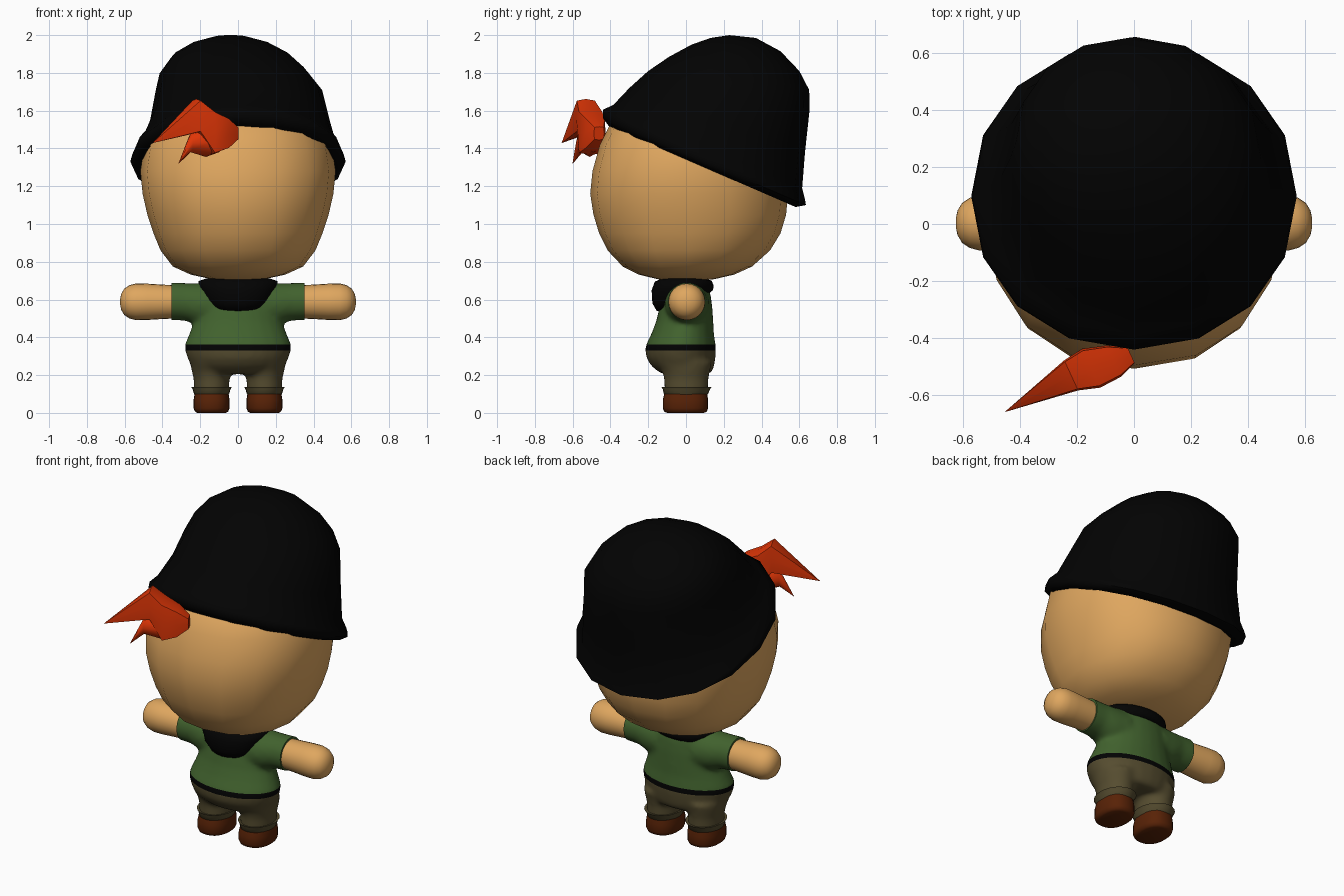
import bpy, bmesh, math
from mathutils import Vector as V


def material(name, r, g, b):
    m = bpy.data.materials.new(name)
    m.diffuse_color = (r, g, b, 1)
    return m


SKIN = material("skin", 0.74, 0.385, 0.115)
BLACK = material("black cloth", 0.0008, 0.0008, 0.0008)
RED = material("red cloth", 0.74, 0.036, 0.002)
GREEN = material("green shirt", 0.053, 0.122, 0.027)
OLIVE = material("olive trousers", 0.092, 0.073, 0.029)
BROWN = material("brown leather", 0.098, 0.016, 0.002)


def tilted(yf, zf, yb, zb, w, cx=0):
    """Ring through a front and a back point with half width w: (centre, x axis, front axis)."""
    f, b = V((cx, yf, zf)), V((cx, yb, zb))
    return (f + b) / 2, V((w, 0, 0)), (f - b) / 2


def level(z, yf, yb, w, cx=0):
    return tilted(yf, z, yb, z, w, cx)


def skin_rings(bm, rings, n=24, power=1.0):
    """Skin a stack of elliptical rings into bm; power < 1 makes them squarer."""
    loops = []
    for c, u, v in rings:
        loop = []
        for i in range(n):
            a = 2 * math.pi * i / n
            s, k = round(math.sin(a), 6), round(math.cos(a), 6)
            s = math.copysign(abs(s) ** power, s)
            k = math.copysign(abs(k) ** power, k)
            loop.append(bm.verts.new(c + u * s + v * k))
        loops.append(loop)
    new = [bm.faces.new(loops[0]), bm.faces.new(loops[-1])]
    for lo, hi in zip(loops, loops[1:]):
        for i in range(n):
            j = (i + 1) % n
            new.append(bm.faces.new((lo[i], lo[j], hi[j], hi[i])))
    bmesh.ops.recalc_face_normals(bm, faces=new)


def finish(name, bm, mats, sharp=50):
    for f in bm.faces:
        f.smooth = True
    me = bpy.data.meshes.new(name)
    bm.to_mesh(me)
    bm.free()
    me.set_sharp_from_angle(angle=math.radians(sharp))
    for m in mats:
        me.materials.append(m)
    ob = bpy.data.objects.new(name, me)
    bpy.context.collection.objects.link(ob)
    return ob


def loft(name, rings, mat, n=24, power=1.0, sharp=50):
    bm = bmesh.new()
    skin_rings(bm, rings, n, power)
    return finish(name, bm, [mat], sharp)


# Head: wide rounded block, upper part hidden by the hat
loft("head", [level(*r) for r in (
    (0.70, -0.06, 0.06, 0.06), (0.708, -0.15, 0.15, 0.14), (0.732, -0.25, 0.255, 0.25),
    (0.775, -0.335, 0.35, 0.345), (0.86, -0.415, 0.445, 0.41), (0.95, -0.46, 0.50, 0.447),
    (1.05, -0.49, 0.53, 0.48), (1.16, -0.507, 0.54, 0.505), (1.28, -0.495, 0.54, 0.517),
    (1.42, -0.456, 0.51, 0.495), (1.53, -0.40, 0.46, 0.44), (1.60, -0.31, 0.40, 0.37),
    (1.66, -0.15, 0.27, 0.2))], SKIN, n=16, power=0.9)

# Hat: floppy cap, tilted back, with a rolled rim
loft("hat", [tilted(*r) for r in (
    (-0.36, 1.52, 0.50, 1.14, 0.48), (-0.41, 1.52, 0.58, 1.09, 0.53),
    (-0.44, 1.56, 0.635, 1.10, 0.57), (-0.44, 1.605, 0.63, 1.13, 0.56),
    (-0.385, 1.63, 0.615, 1.19, 0.525), (-0.30, 1.72, 0.63, 1.38, 0.475, 0.01),
    (-0.20, 1.81, 0.655, 1.61, 0.44, 0.005), (-0.09, 1.885, 0.652, 1.71, 0.395, -0.02),
    (0.03, 1.95, 0.60, 1.81, 0.32, -0.035), (0.13, 1.985, 0.50, 1.915, 0.21, -0.04),
    (0.23, 2.0, 0.37, 1.985, 0.08, -0.04))], BLACK, n=16, power=0.96, sharp=80)

# Red knot with two pointed cloth ends
SIDE = V((0.42, -0.91, 0))


def cloth_end(name, rows, power):
    rings = [(V(c), SIDE * h, V((0, 0, t))) for c, h, t in rows]
    loft(name, rings, RED, n=8, power=power, sharp=50)


cloth_end("knot_upper_end", (
    ((-0.01, -0.46, 1.48), 0.03, 0.035), ((-0.07, -0.48, 1.48), 0.06, 0.085),
    ((-0.15, -0.505, 1.485), 0.075, 0.12), ((-0.22, -0.53, 1.572), 0.058, 0.09),
    ((-0.45, -0.657, 1.43), 0.001, 0.001)), 0.3)
cloth_end("knot_lower_end", (
    ((-0.10, -0.49, 1.44), 0.06, 0.06), ((-0.17, -0.51, 1.43), 0.06, 0.075),
    ((-0.25, -0.555, 1.43), 0.03, 0.05), ((-0.315, -0.60, 1.32), 0.001, 0.001)), 1)


def across(s, x, r, z=0.588):
    return V((s * x, 0.004, z)), V((0, r, 0)), V((0, 0, r))


# Clothes: torso, sleeves and legs fused into one soft skin
bm = bmesh.new()
skin_rings(bm, [level(*r) for r in (
    (0.205, -0.12, 0.12, 0.19), (0.22, -0.15, 0.14, 0.225), (0.25, -0.185, 0.15, 0.25),
    (0.29, -0.21, 0.156, 0.268), (0.34, -0.217, 0.16, 0.284), (0.36, -0.212, 0.157, 0.283),
    (0.42, -0.183, 0.148, 0.258), (0.48, -0.16, 0.145, 0.235), (0.56, -0.14, 0.14, 0.22),
    (0.63, -0.125, 0.13, 0.215), (0.69, -0.10, 0.11, 0.19), (0.71, -0.08, 0.09, 0.14))])
for s in (1, -1):
    skin_rings(bm, [across(s, 0.12, 0.12, 0.57), across(s, 0.21, 0.112, 0.575),
                    across(s, 0.28, 0.10, 0.588), across(s, 0.39, 0.10, 0.592)])
    skin_rings(bm, [level(*r, s * 0.14) for r in (
        (0.10, -0.114, 0.117, 0.093), (0.18, -0.116, 0.119, 0.095),
        (0.22, -0.126, 0.127, 0.105), (0.27, -0.16, 0.14, 0.115))])
base = finish("clothes_base", bm, [])
fuse = base.modifiers.new("fuse", "REMESH")
fuse.mode, fuse.voxel_size = "VOXEL", 0.012
soft = base.modifiers.new("soften", "SMOOTH")
soft.factor, soft.iterations = 0.5, 14
bm = bmesh.new()
bm.from_object(base, bpy.context.evaluated_depsgraph_get())
bpy.data.objects.remove(base)
# Cut clean sleeve openings and belt edges, then colour by height
for x in (0.353, -0.353):
    geo = bm.verts[:] + bm.edges[:] + bm.faces[:]
    bmesh.ops.bisect_plane(bm, geom=geo, plane_co=(x, 0, 0), plane_no=(x, 0, 0), clear_outer=True)
for z in (0.331, 0.361):
    geo = bm.verts[:] + bm.edges[:] + bm.faces[:]
    bmesh.ops.bisect_plane(bm, geom=geo, plane_co=(0, 0, z), plane_no=(0, 0, 1))
bmesh.ops.holes_fill(bm, edges=[e for e in bm.edges if e.is_boundary], sides=0)
for f in bm.faces:
    z = f.calc_center_median().z
    f.material_index = 0 if z < 0.331 else 1 if z < 0.361 else 2
finish("clothes", bm, [OLIVE, BLACK, GREEN], 60)

# Neckerchief: hangs lower at the front
loft("neckerchief", [tilted(*r) for r in (
    (-0.10, 0.54, 0.10, 0.64, 0.13), (-0.155, 0.54, 0.125, 0.635, 0.165),
    (-0.178, 0.58, 0.143, 0.65, 0.185), (-0.182, 0.65, 0.147, 0.675, 0.205),
    (-0.165, 0.695, 0.135, 0.70, 0.21), (-0.13, 0.71, 0.10, 0.712, 0.17))], BLACK, sharp=80)

for s, side in ((1, "left"), (-1, "right")):
    # Bare arm with a rounded mitten end
    loft(side + "_arm", [across(s, x, r) for x, r in (
        (0.33, 0.088), (0.40, 0.091), (0.48, 0.096), (0.54, 0.097), (0.575, 0.088),
        (0.602, 0.07), (0.618, 0.043), (0.624, 0.015))], SKIN, sharp=80)
    # Turned-up trouser cuff
    loft(side + "_cuff", [level(*r, s * 0.14) for r in (
        (0.09, -0.10, 0.10, 0.085), (0.10, -0.117, 0.117, 0.093), (0.125, -0.123, 0.127, 0.10),
        (0.138, -0.13, 0.136, 0.108), (0.132, -0.108, 0.11, 0.088))], OLIVE)
    # Shoe
    loft(side + "_shoe", [level(*r, s * 0.14) for r in (
        (0.0, -0.10, 0.095, 0.075), (0.007, -0.115, 0.11, 0.088), (0.025, -0.123, 0.117, 0.095),
        (0.07, -0.123, 0.117, 0.095), (0.10, -0.115, 0.112, 0.09))], BROWN, power=0.85)
